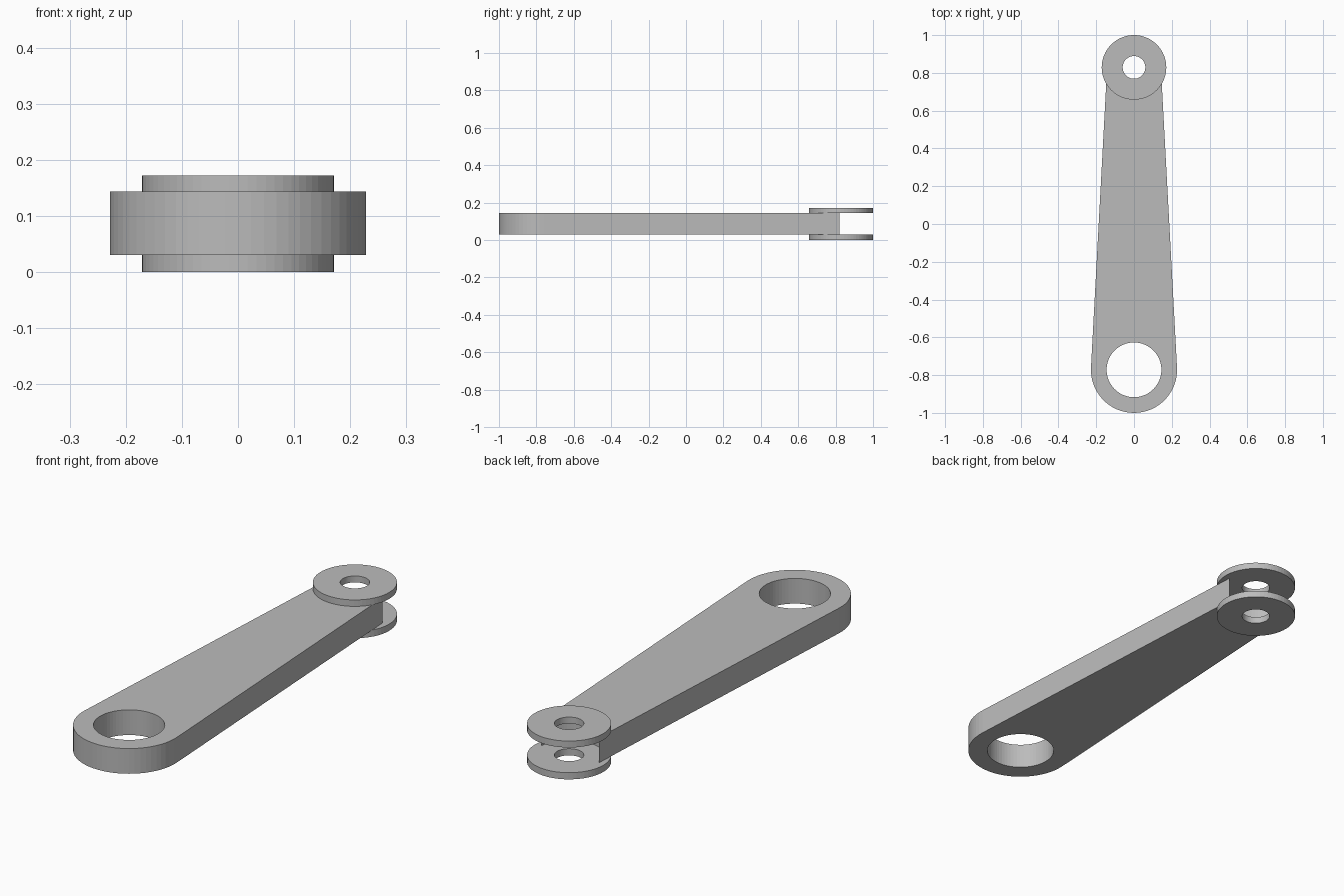
import bpy
import bmesh
from math import cos, sin, pi, asin

cube = bpy.data.objects.get("Cube")
if cube:
    bpy.data.objects.remove(cube, do_unlink=True)

SEGMENTS = 64
BIG_Y, BIG_R, BIG_HOLE = -0.772, 0.228, 0.145
PIN_Y, PIN_R, PIN_HOLE = 0.829, 0.171, 0.06
SEAT_R = 0.143
DISC_H, BAR_TOP, TOP = 0.03, 0.143, 0.172

grey = bpy.data.materials.new("plain grey")
grey.use_nodes = True
colour = (0.5, 0.5, 0.5, 1)
grey.diffuse_color = colour
grey.node_tree.nodes["Principled BSDF"].inputs["Base Color"].default_value = colour


def arc(cy, r, start, end, steps):
    """Points of an arc centred on the long axis."""
    return [(r * cos(start + (end - start) * i / steps),
             cy + r * sin(start + (end - start) * i / steps))
            for i in range(steps + 1)]


def circle(cy, r):
    return arc(cy, r, 0, 2 * pi, SEGMENTS)[:-1]


def plate(name, loops, z0, z1):
    """Extrude an outline with holes into a flat-sided plate."""
    bm = bmesh.new()
    edges = []
    for loop in loops:
        verts = [bm.verts.new((x, y, z0)) for x, y in loop]
        edges += [bm.edges.new((v, verts[i - 1])) for i, v in enumerate(verts)]
    bmesh.ops.triangle_fill(bm, edges=edges, use_beauty=True)
    new = bmesh.ops.extrude_face_region(bm, geom=bm.faces[:], use_keep_orig=True)
    top = [g for g in new["geom"] if isinstance(g, bmesh.types.BMVert)]
    bmesh.ops.translate(bm, verts=top, vec=(0, 0, z1 - z0))
    bmesh.ops.recalc_face_normals(bm, faces=bm.faces[:])
    mesh = bpy.data.meshes.new(name)
    bm.to_mesh(mesh)
    bm.free()
    mesh.materials.append(grey)
    obj = bpy.data.objects.new(name, mesh)
    bpy.context.collection.objects.link(obj)
    return obj


# Tapered arm: round big end, straight sides, hollow seat at the fork
tilt = asin((BIG_R - SEAT_R) / (PIN_Y - BIG_Y))
outline = arc(BIG_Y, BIG_R, -pi - tilt, tilt, SEGMENTS // 2)
outline += arc(PIN_Y, SEAT_R, -tilt, tilt - pi, SEGMENTS // 2)
plate("arm", [outline, circle(BIG_Y, BIG_HOLE)], DISC_H, BAR_TOP)

# Pair of washer-shaped fork discs
for name, z0, z1 in (("lower_disc", 0, DISC_H), ("upper_disc", BAR_TOP, TOP)):
    plate(name, [circle(PIN_Y, PIN_R), circle(PIN_Y, PIN_HOLE)], z0, z1)
